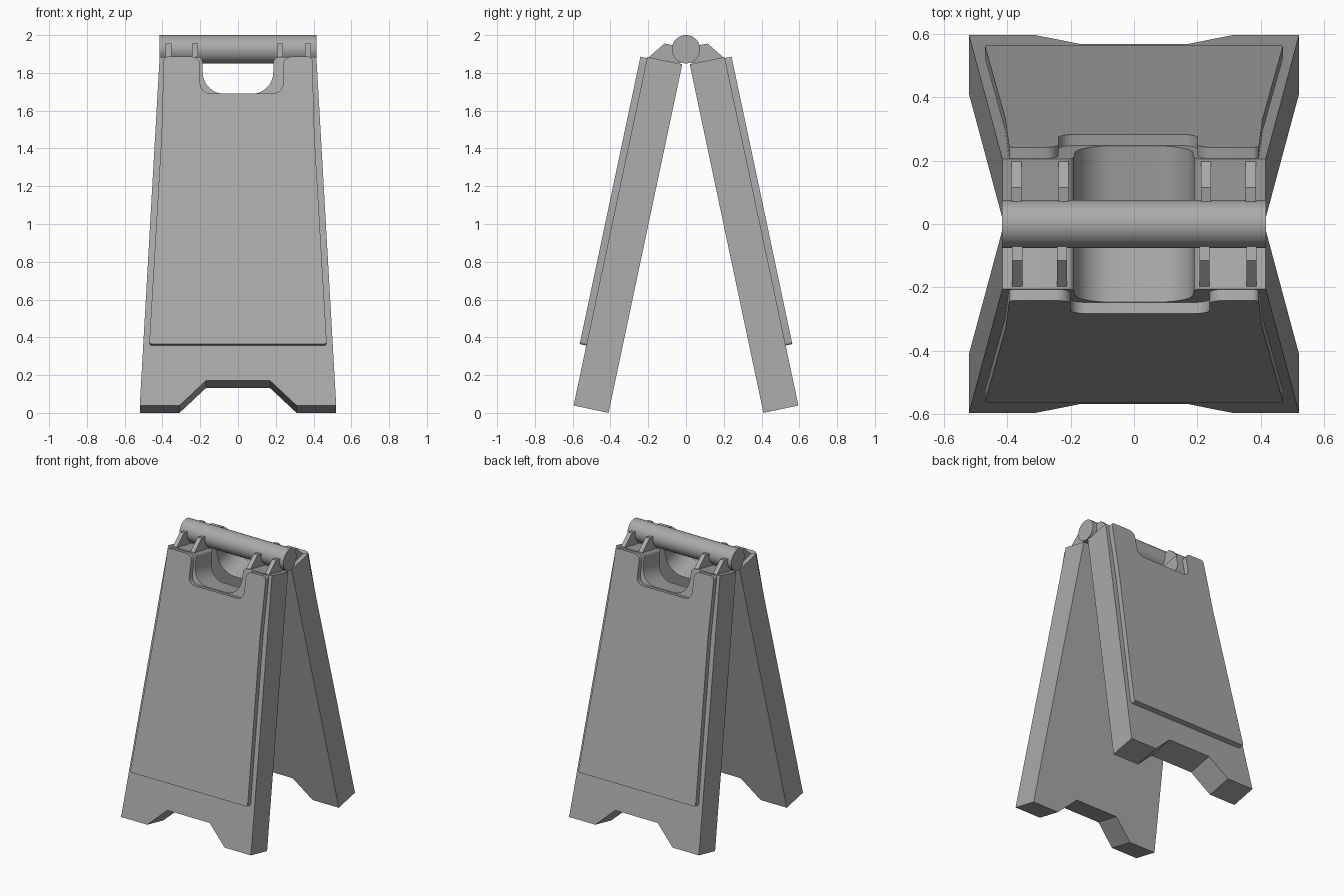
import bpy
import bmesh
from math import radians, pi
from mathutils import Matrix, Vector

cube = bpy.data.objects.get("Cube")
if cube:
    bpy.data.objects.remove(cube, do_unlink=True)

grey = bpy.data.materials.new("plain grey")
grey.use_nodes = True
GREY = (0.4, 0.4, 0.4, 1)
grey.diffuse_color = GREY
grey.node_tree.nodes["Principled BSDF"].inputs["Base Color"].default_value = GREY

THICK = 0.189      # board thickness
PLATE = 0.036      # sign face thickness
LEAN = radians(11.94)


def rounded(points, steps=8):
    """Outline from (x, y, fillet length) corners."""
    out = []
    for i, (x, y, r) in enumerate(points):
        p = Vector((x, y))
        if r == 0:
            out.append(p)
            continue
        a = p + (Vector(points[i - 1][:2]) - p).normalized() * r
        b = p + (Vector(points[(i + 1) % len(points)][:2]) - p).normalized() * r
        ca, cb = a.lerp(p, 0.55), b.lerp(p, 0.55)
        for k in range(steps + 1):
            t = k / steps
            s = 1 - t
            out.append(a * s**3 + ca * 3 * s * s * t + cb * 3 * s * t * t + b * t**3)
    return out


def extrude(name, outline, low, high, matrix):
    """Prism of a flat outline between two heights."""
    bm = bmesh.new()
    face = bm.faces.new([bm.verts.new((p[0], p[1], low)) for p in outline])
    top = bmesh.ops.extrude_face_region(bm, geom=[face])["geom"]
    verts = [g for g in top if isinstance(g, bmesh.types.BMVert)]
    bmesh.ops.translate(bm, vec=(0, 0, high - low), verts=verts)
    bmesh.ops.recalc_face_normals(bm, faces=bm.faces)
    return finish(name, bm, matrix)


def finish(name, bm, matrix):
    mesh = bpy.data.meshes.new(name)
    bm.to_mesh(mesh)
    bm.free()
    mesh.materials.append(grey)
    obj = bpy.data.objects.new(name, mesh)
    bpy.context.collection.objects.link(obj)
    obj.matrix_world = matrix
    bpy.ops.object.select_all(action="DESELECT")
    obj.select_set(True)
    bpy.context.view_layer.objects.active = obj
    bpy.ops.object.shade_smooth_by_angle(angle=radians(30))
    return obj


# Board outline: splayed sides, foot cutout and handle notch
half = [(0.17, 0.134, 0), (0.31, 0, 0), (0.52, 0, 0), (0.415, 1.886, 0),
        (0.19, 1.886, 0.025), (0.182, 1.686, 0.11)]
board = rounded(half + [(-x, y, r) for x, y, r in reversed(half)])

# Sign face outline with an off-centre notch
sign = rounded([
    (-0.47, 0.325, 0.015), (0.47, 0.325, 0.015), (0.405, 1.45, 0),
    (0.393, 1.88, 0.02), (0.238, 1.88, 0.045), (0.238, 1.682, 0.05),
    (-0.2, 1.682, 0.05), (-0.2, 1.88, 0.045), (-0.393, 1.88, 0.02),
    (-0.405, 1.45, 0)])

# Hinge rib profile in (y, z)
rib = [(-0.2, 1.88), (-0.115, 1.955), (-0.03, 1.94), (-0.03, 1.85)]
rib_axes = Matrix(((0, 0, 1, 0), (1, 0, 0, 0), (0, 1, 0, 0), (0, 0, 0, 1)))

# Leaning board: outline up the slope, thickness outwards
lean = Matrix.Translation((0, -0.41, 0)) @ Matrix.Rotation(pi / 2 - LEAN, 4, "X")

for side, turn in (("front", 0), ("back", pi)):
    spin = Matrix.Rotation(turn, 4, "Z")
    extrude(side + "_board", board, 0, THICK, spin @ lean)
    extrude(side + "_sign_face", sign, THICK - 0.005, THICK + PLATE, spin @ lean)
    for n, x in enumerate((-0.368, -0.227, 0.222, 0.37)):
        extrude(f"{side}_hinge_rib_{n + 1}", rib, x - 0.016, x + 0.016, spin @ rib_axes)

# Hinge tube across the top
bm = bmesh.new()
bmesh.ops.create_cone(bm, cap_ends=True, segments=48, radius1=0.075, radius2=0.075, depth=0.832)
finish("hinge_tube", bm, Matrix.Translation((0, 0, 1.925)) @ Matrix.Rotation(pi / 2, 4, "Y"))
